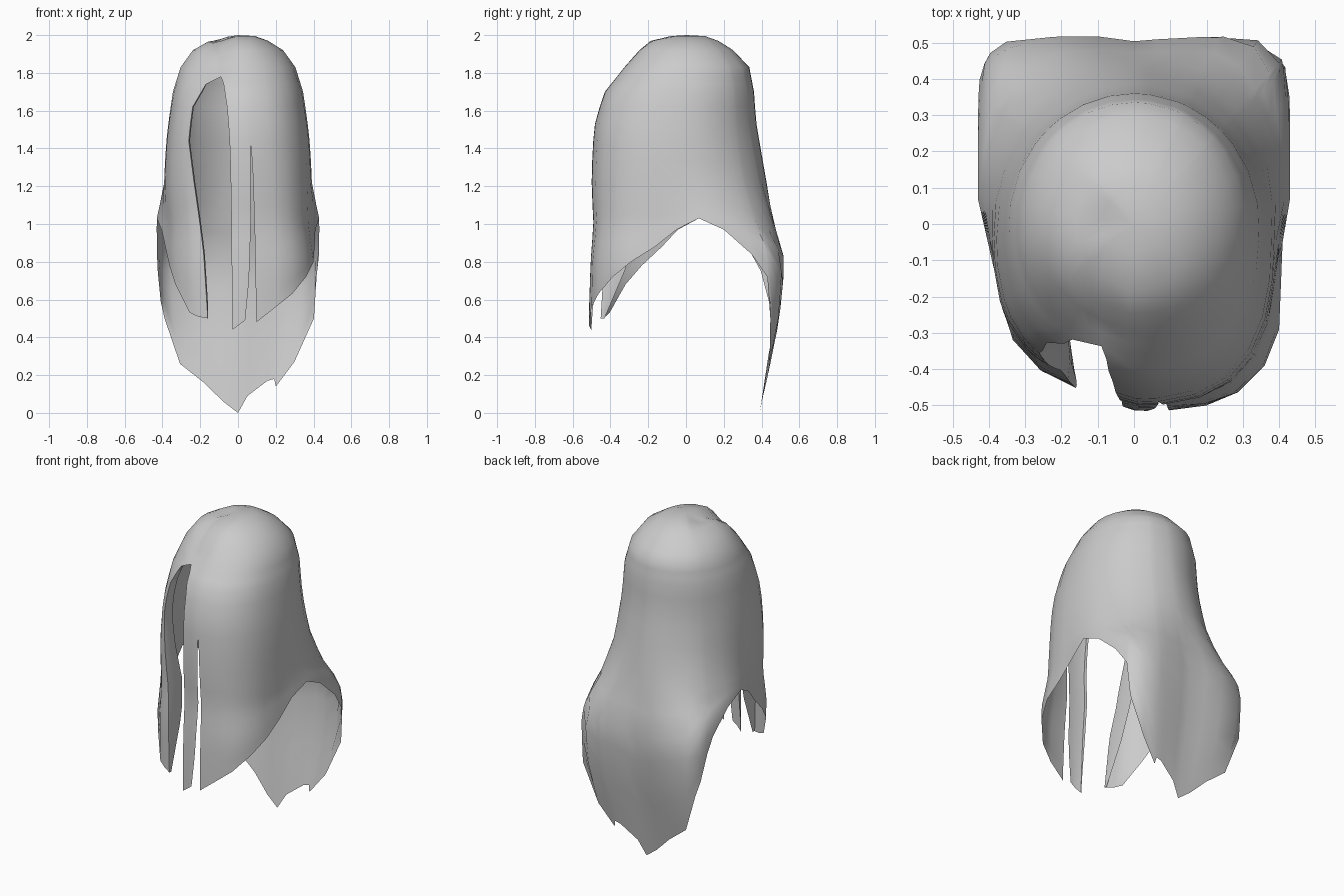
import bpy, bmesh, math
from mathutils import Vector

if "Cube" in bpy.data.objects:
    bpy.data.objects.remove(bpy.data.objects["Cube"])


def interp(table, k):
    """Linear lookup in rows sorted by falling first value."""
    if k >= table[0][0]:
        return table[0][1:]
    for p, q in zip(table, table[1:]):
        if k >= q[0]:
            t = (p[0] - k) / (p[0] - q[0])
            return [a + (b - a) * t for a, b in zip(p[1:], q[1:])]
    return table[-1][1:]


# Cross-sections: height, front and back half width, front and back depth, front and back squareness
SECTIONS = [
    (2.0, .002, .002, .002, .002, 2, 2), (1.995, .09, .09, .08, .1, 2, 2),
    (1.97, .16, .16, .19, .17, 2, 2), (1.92, .24, .24, .25, .25, 2.1, 2),
    (1.83, .305, .305, .33, .335, 2.2, 2.05), (1.7, .345, .345, .43, .36, 2.4, 2),
    (1.55, .368, .365, .48, .37, 2.6, 1.9), (1.4, .385, .38, .495, .395, 2.7, 1.9),
    (1.2, .391, .395, .5, .43, 2.8, 2.15), (1.0, .393, .437, .49, .475, 3.1, 2.8),
    (.8, .418, .435, .505, .525, 3.5, 7), (.5, .41, .425, .515, .495, 3.4, 9),
    (.25, .4, .41, .51, .445, 3, 7), (0, .4, .4, .51, .39, 3, 6)]

# Ragged hem: angle around the head, height
HEM = [(-79, .48), (-68, .56), (-58, .63), (-47, .72), (-36, .8), (-22, .88), (-7, .97), (9, 1.03),
       (25, .97), (39, .84), (46, .72), (48, .5), (56, .27), (64.5, .14), (66, .18), (70, .17),
       (83, .09), (90, 0), (101, .06), (113, .16), (125, .26), (130, .5), (133, .59), (137, .75),
       (141, .84), (155, .97), (171, 1.03), (187, .97), (200, .88), (214, .78), (225, .68),
       (238, .53), (244, .51), (250, .5)]

# Edges of the face opening and of the narrow slit: height, x
OPEN_L = [(1.78, -.09), (1.74, -.17), (1.62, -.24), (1.45, -.262), (1.2, -.23), (.85, -.185), (.5, -.16)]
OPEN_R = [(1.78, -.09), (1.74, -.076), (1.6, -.055), (1.4, -.042), (1.1, -.036), (.44, -.03)]
SLIT_L = [(1.44, .065), (1.0, .068), (.7, .058), (.49, .038)]
SLIT_R = [(1.44, .065), (1.3, .078), (.9, .09), (.48, .097)]
# Depth of the turned-in rims: height, depth
RIM_L = [(1.78, 0), (1.66, .07), (1.3, .09), (1.0, .14), (.8, .13), (.5, .02)]
RIM_R = [(1.78, 0), (1.66, .025), (.8, .025), (.44, .002)]
RINGS = [1.995, 1.97, 1.92, 1.87, 1.83, 1.78, 1.74, 1.7, 1.62, 1.53, 1.44, 1.33, 1.22, 1.1]


def clamp(v):
    return min(1, max(0, v))


def front_angle(edge, z):
    """Angle at which an edge's x meets the front of the section."""
    w, _, yf, _, n, _ = interp(SECTIONS, z)
    x = interp(edge, z)[0]
    x = max(-.75 * w, min(.75 * w, x))
    return math.degrees(math.atan2(-yf * (1 - abs(x / w) ** n) ** (1 / n), x))


def point(angle, z):
    wf, wb, yf, yb, nf, nb = interp(SECTIONS, z)
    c, s = math.cos(math.radians(angle)), math.sin(math.radians(angle))
    w = wf + (wb - wf) * clamp((s + .25) / .4)
    d, n = (yb, nb) if s > 0 else (yf, nf)
    r = (abs(c / w) ** n + abs(s / d) ** n) ** (-1 / n)
    x, y = r * c, r * s
    if y < 0:
        # left side of the fringe sits further back and tapers in
        y *= 1 - clamp(-x / .2) * .14
        x *= 1 - .1 * clamp((1.2 - z) / .4) * clamp(-y / .2) * clamp((-x - .16) / .15)
    elif y > .2:
        # shallow hollow down the middle of the back
        y -= .02 * math.exp(-(x / .1) ** 2) * clamp((1.2 - z) / .3) * clamp(z / .3)
    # parting crease over the crown
    if z > 1.8:
        z -= .03 * math.exp(-((x + .1) / .045) ** 2) * clamp((.12 - y) / .12)
    return Vector((x, y, z))


def heights(hem):
    return RINGS + [1.1 + (hem - 1.1) * i / 7 for i in range(1, 8)]


def column(angle_at, hem):
    return [point(angle_at(z), z) for z in heights(hem)]


def tucked(col, rim, share, dx):
    """Rim turned inward along an edge of the face opening."""
    out = []
    for p in col:
        depth = interp(rim, p.z)[0]
        out.append(p + Vector((dx * clamp(depth / .05), depth * share, 0)))
    return out


def shell_angle(h):
    """Columns near the front lean to follow the slit and the opening."""
    def at(z):
        if h < -36:
            return -36 + (h + 36) / -43 * (front_angle(SLIT_R, z) + 36)
        if h > 214:
            return 214 + (h - 214) / 36 * (front_angle(OPEN_L, z) % 360 - 214)
        return h
    return at


def strip_angle(t):
    return lambda z: front_angle(OPEN_R, z) * (1 - t) + front_angle(SLIT_L, z) * t


# Main shell wraps from the slit round the back to the opening
main = [column(shell_angle(h), z) for h, z in HEM]
edge = main[-1]
main += [tucked(edge, RIM_L, .4, .006), tucked(edge, RIM_L, 1, 0)]

# Narrow lock between the opening and the slit
lock = [column(strip_angle(t), .44 + .05 * t) for t in (0, .5, 1)]
lock.insert(0, tucked(lock[0], RIM_R, 1, .006))

bm = bmesh.new()
crown = bm.verts.new((0, 0, 2))
grids = [[[bm.verts.new(p) for p in col] for col in cols] for cols in (main, lock)]
for grid in grids:
    for a, b in zip(grid, grid[1:]):
        bm.faces.new((crown, a[0], b[0]))
        for i in range(len(a) - 1):
            bm.faces.new((a[i], a[i + 1], b[i + 1], b[i]))
bmesh.ops.remove_doubles(bm, verts=bm.verts, dist=.0008)
bmesh.ops.dissolve_degenerate(bm, dist=.0005, edges=bm.edges)

mesh = bpy.data.meshes.new("hair")
bm.to_mesh(mesh)
bm.free()
hair = bpy.data.objects.new("hair", mesh)
bpy.context.collection.objects.link(hair)
grey = bpy.data.materials.new("grey")
grey.diffuse_color = (.6, .6, .6, 1)
grey.use_nodes = True
grey.node_tree.nodes["Principled BSDF"].inputs["Base Color"].default_value = grey.diffuse_color
mesh.materials.append(grey)

bpy.context.view_layer.objects.active = hair
hair.select_set(True)
bpy.ops.object.shade_smooth_by_angle(angle=math.radians(70))
